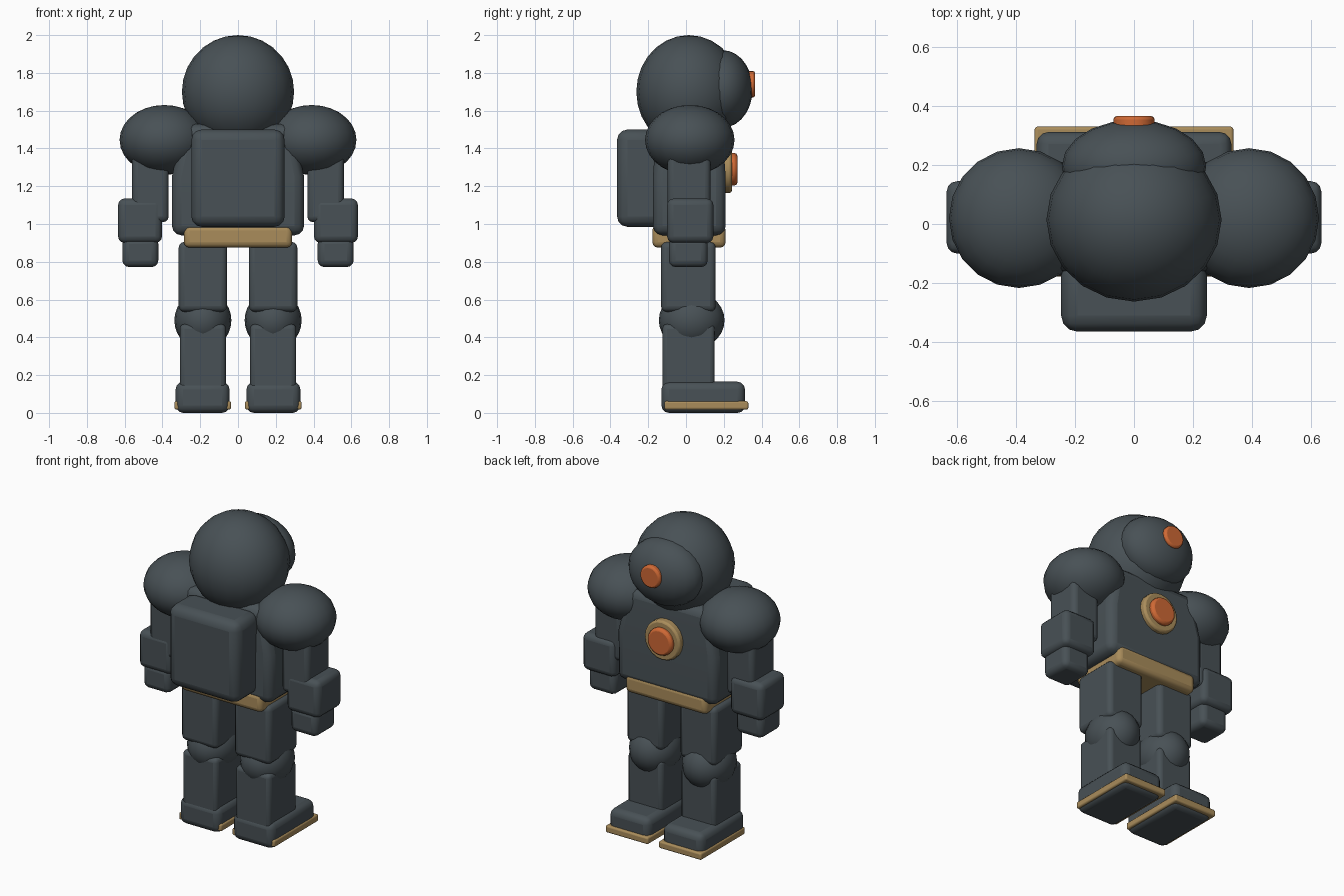
import bpy, bmesh, math
from mathutils import Matrix

if "Cube" in bpy.data.objects:
    bpy.data.objects.remove(bpy.data.objects["Cube"])


def material(name, rgb):
    m = bpy.data.materials.new(name)
    m.diffuse_color = (*rgb, 1)
    m.use_nodes = True
    m.node_tree.nodes["Principled BSDF"].inputs["Base Color"].default_value = m.diffuse_color
    return m


SLATE = material("slate grey", (0.065, 0.082, 0.092))
TAN = material("brass tan", (0.40, 0.265, 0.105))
ORANGE = material("glow orange", (0.62, 0.14, 0.035))


def finish(bm, name, mat, bevel=0, segments=3):
    """Turn a bmesh into a named, smooth-shaded object with rounded edges."""
    me = bpy.data.meshes.new(name)
    bm.normal_update()
    bm.to_mesh(me)
    bm.free()
    me.materials.append(mat)
    ob = bpy.data.objects.new(name, me)
    bpy.context.collection.objects.link(ob)
    if bevel:
        mod = ob.modifiers.new("rounding", "BEVEL")
        mod.width, mod.segments = bevel, segments
        mod.limit_method, mod.angle_limit = "ANGLE", math.radians(40)
    bpy.ops.object.select_all(action="DESELECT")
    ob.select_set(True)
    bpy.context.view_layer.objects.active = ob
    bpy.ops.object.shade_smooth_by_angle(angle=math.radians(40))
    return ob


def box(name, x, y, z, mat=SLATE, bevel=0.03):
    """Rounded box from (min, max) pairs."""
    bm = bmesh.new()
    centre = [(a + b) / 2 for a, b in (x, y, z)]
    size = [abs(b - a) for a, b in (x, y, z)]
    bmesh.ops.create_cube(bm, size=1, matrix=Matrix.Translation(centre) @ Matrix.Diagonal((*size, 1)))
    return finish(bm, name, mat, bevel)


def ball(name, centre, radii, mat=SLATE):
    bm = bmesh.new()
    bmesh.ops.create_uvsphere(bm, u_segments=20, v_segments=14, radius=1,
                              matrix=Matrix.Translation(centre) @ Matrix.Diagonal((*radii, 1)))
    return finish(bm, name, mat)


def disc(name, z, radius, y0, y1, mat, bevel):
    """Short cylinder whose axis runs along y."""
    bm = bmesh.new()
    bmesh.ops.create_cone(bm, cap_ends=True, segments=20, radius1=radius, radius2=radius, depth=y1 - y0,
                          matrix=Matrix.Translation((0, (y0 + y1) / 2, z)) @ Matrix.Rotation(math.pi / 2, 4, "X"))
    return finish(bm, name, mat, bevel, 2)


# Head with protruding face and single eye
ball("head", (0, 0.015, 1.70), (0.297, 0.278, 0.30))
ball("face", (0, 0.195, 1.715), (0.245, 0.158, 0.205))
disc("eye", 1.74, 0.07, 0.30, 0.366, ORANGE, 0.012)

# Torso: box narrowing towards the shoulders
bm = bmesh.new()
loops = []
for z, hx, y0, y1 in ((0.94, 0.35, -0.175, 0.21), (1.25, 0.35, -0.175, 0.21), (1.53, 0.29, -0.155, 0.19)):
    loops.append([bm.verts.new(p) for p in ((-hx, y0, z), (hx, y0, z), (hx, y1, z), (-hx, y1, z))])
bm.faces.new(loops[0][::-1])
bm.faces.new(loops[-1])
for a, b in zip(loops, loops[1:]):
    for i in range(4):
        j = (i + 1) % 4
        bm.faces.new((a[i], a[j], b[j], b[i]))
finish(bm, "torso", SLATE, 0.05)

# Chest lamp, backpack and belt
disc("lamp_ring", 1.29, 0.125, 0.17, 0.243, TAN, 0.012)
disc("chest_lamp", 1.29, 0.086, 0.20, 0.272, ORANGE, 0.015)
box("backpack", (-0.247, 0.247), (-0.365, -0.12), (0.985, 1.50), bevel=0.055)
box("belt", (-0.287, 0.287), (-0.178, 0.21), (0.875, 0.995), TAN, 0.03)

# Limbs, built on both sides
for s, side in ((-1, "left"), (1, "right")):
    def span(a, b):
        return (s * a, s * b) if s > 0 else (s * b, s * a)

    # Arm
    ball(side + "_shoulder", (s * 0.39, 0.02, 1.445), (0.237, 0.237, 0.185))
    box(side + "_upper_arm", span(0.367, 0.56), (-0.097, 0.13), (1.01, 1.42))
    box(side + "_forearm", span(0.402, 0.635), (-0.10, 0.145), (0.90, 1.135), bevel=0.035)
    box(side + "_hand", span(0.422, 0.612), (-0.09, 0.115), (0.772, 0.93), bevel=0.035)
    # Leg
    box(side + "_thigh", span(0.058, 0.314), (-0.132, 0.157), (0.535, 0.905))
    ball(side + "_knee", (s * 0.186, 0.03, 0.49), (0.151, 0.174, 0.155))
    box(side + "_shin", span(0.064, 0.308), (-0.125, 0.152), (0.10, 0.47), bevel=0.025)
    # Foot with a sole band around it
    box(side + "_foot", span(0.045, 0.33), (-0.13, 0.312), (0.0, 0.165), bevel=0.04)
    box(side + "_sole", span(0.037, 0.337), (-0.115, 0.33), (0.018, 0.062), TAN, 0.01)
